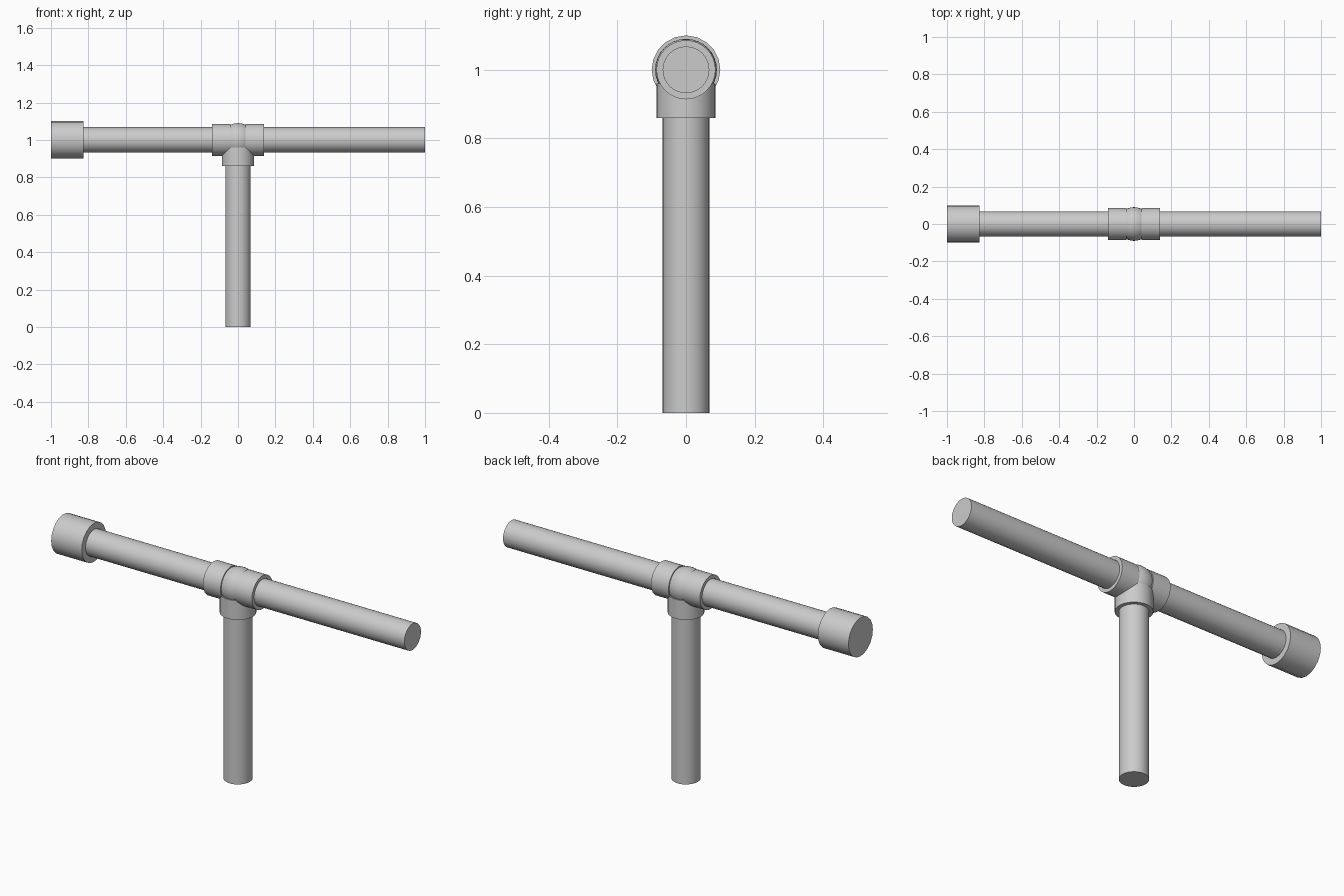
import bpy
import math
from mathutils import Vector

cube = bpy.data.objects.get("Cube")
if cube:
    bpy.data.objects.remove(cube, do_unlink=True)

AXIS_Z = 1.0      # height of the crossbar
PIPE_R = 0.068
COLLAR_R = 0.086
CENTRE = Vector((0, 0, AXIS_Z))

grey = bpy.data.materials.new("pipe grey")
grey.use_nodes = True
colour = (0.6, 0.6, 0.6, 1)
grey.diffuse_color = colour
grey.node_tree.nodes["Principled BSDF"].inputs["Base Color"].default_value = colour


def finish(name):
    obj = bpy.context.object
    obj.name = name
    obj.data.materials.append(grey)
    bpy.ops.object.shade_smooth_by_angle(angle=math.radians(35))
    return obj


def tube(name, direction, start, end, radius, sides=32):
    """Closed cylinder running outwards from the joint centre."""
    d = Vector(direction)
    bpy.ops.mesh.primitive_cylinder_add(
        vertices=sides, radius=radius, depth=end - start,
        location=CENTRE + d * (start + end) / 2,
        rotation=d.to_track_quat('Z', 'Y').to_euler())
    return finish(name)


# Three pipes, each seated in a collar of the tee joint
for side, direction in (("left", (1, 0, 0)), ("right", (-1, 0, 0)), ("lower", (0, 0, -1))):
    tube(side + "_pipe", direction, 0.03, 1.0 if side != "right" else 0.9, PIPE_R)
    tube(side + "_collar", direction, 0.04, 0.14, COLLAR_R)

# Rounded core of the tee joint
bpy.ops.mesh.primitive_uv_sphere_add(segments=32, ring_count=16, radius=0.09, location=CENTRE)
finish("joint_core")

# Wide end cap on the right pipe
tube("end_cap", (-1, 0, 0), 0.825, 1.0, 0.1, 20)
